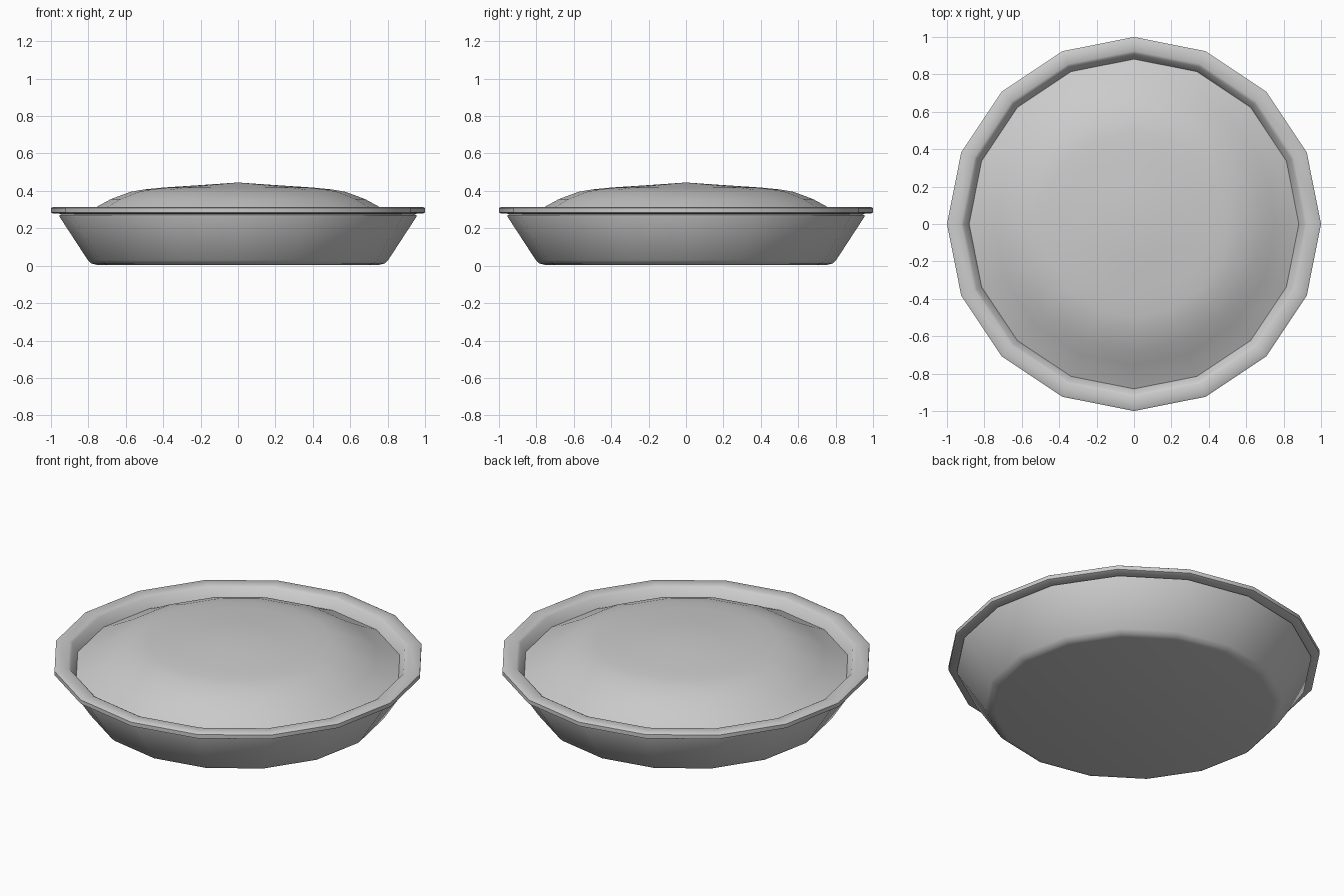
import bpy, bmesh, math

if "Cube" in bpy.data.objects:
    bpy.data.objects.remove(bpy.data.objects["Cube"])

SIDES = 16


def lathe(name, profile, closed):
    """Spin an (r, z) profile around z; r = 0 points become single poles."""
    bm = bmesh.new()
    rings = []
    for r, z in profile:
        if r == 0:
            rings.append([bm.verts.new((0, 0, z))] * SIDES)
        else:
            rings.append([bm.verts.new((r * math.cos(2 * math.pi * i / SIDES),
                                        r * math.sin(2 * math.pi * i / SIDES), z))
                          for i in range(SIDES)])
    pairs = list(zip(rings, rings[1:]))
    if closed:
        pairs.append((rings[-1], rings[0]))
    for a, b in pairs:
        for i in range(SIDES):
            j = (i + 1) % SIDES
            corners = list(dict.fromkeys([a[i], a[j], b[j], b[i]]))
            if len(corners) > 2:
                bm.faces.new(corners)
    bmesh.ops.recalc_face_normals(bm, faces=bm.faces)
    mesh = bpy.data.meshes.new(name)
    bm.to_mesh(mesh)
    bm.free()
    obj = bpy.data.objects.new(name, mesh)
    bpy.context.collection.objects.link(obj)
    bpy.ops.object.select_all(action='DESELECT')
    obj.select_set(True)
    bpy.context.view_layer.objects.active = obj
    bpy.ops.object.shade_smooth_by_angle(angle=math.radians(50))
    return obj


# Dish: flat base, flared wall, overhanging rim, inner wall and floor
lathe("pie_dish", [
    (0, 0.005), (0.755, 0.005), (0.785, 0.012), (0.803, 0.03),
    (0.955, 0.263), (0.955, 0.27), (0.94, 0.277),
    (0.99, 0.28), (1.0, 0.285), (1.0, 0.308), (0.99, 0.314),
    (0.925, 0.314), (0.91, 0.305), (0.883, 0.255),
    (0.76, 0.05), (0, 0.04)], False)

# Domed crust filling the dish
lathe("crust", [
    (0, 0.445), (0.2, 0.431), (0.4, 0.418), (0.5, 0.408), (0.575, 0.395),
    (0.68, 0.356), (0.755, 0.315), (0.82, 0.28), (0.887, 0.25),
    (0.86, 0.22), (0, 0.22)], False)
